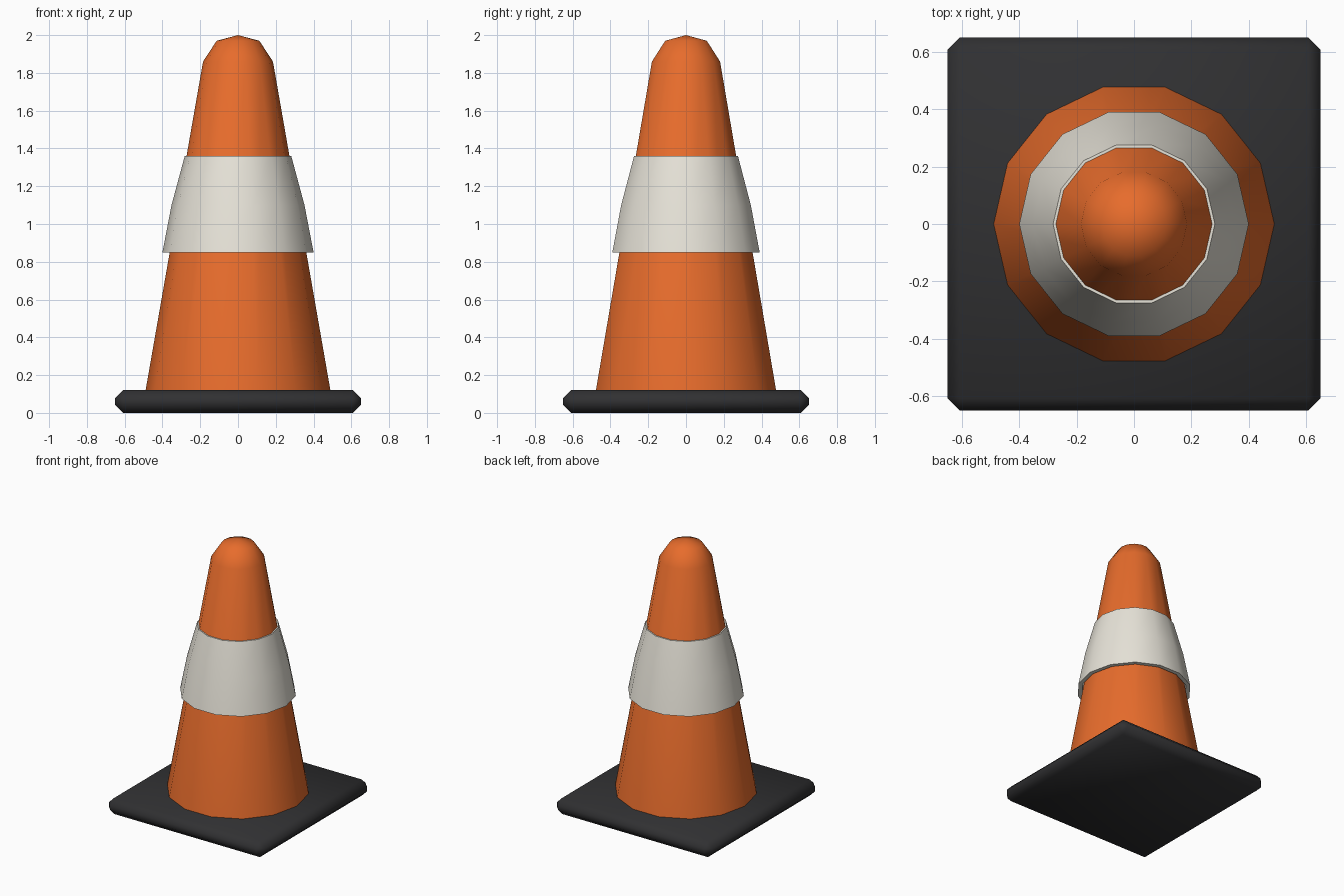
import bpy, bmesh
from math import cos, sin, pi, radians

if "Cube" in bpy.data.objects:
    bpy.data.objects.remove(bpy.data.objects["Cube"])

SIDES = 14


def material(name, rgb):
    m = bpy.data.materials.new(name)
    m.diffuse_color = (*rgb, 1)
    m.use_nodes = True
    m.node_tree.nodes["Principled BSDF"].inputs["Base Color"].default_value = m.diffuse_color
    return m


def finish(bm, name, mat, angle):
    bmesh.ops.recalc_face_normals(bm, faces=bm.faces)
    me = bpy.data.meshes.new(name)
    bm.to_mesh(me)
    bm.free()
    me.materials.append(mat)
    ob = bpy.data.objects.new(name, me)
    bpy.context.collection.objects.link(ob)
    bpy.ops.object.select_all(action='DESELECT')
    ob.select_set(True)
    bpy.context.view_layer.objects.active = ob
    bpy.ops.object.shade_smooth_by_angle(angle=radians(angle))
    return ob


def lathe(name, profile, mat, angle, closed=False):
    """Turn (radius, z) points around z; radius 0 makes a pole."""
    bm = bmesh.new()
    rings = []
    for r, z in profile:
        if r == 0:
            rings.append([bm.verts.new((0, 0, z))] * SIDES)
        else:
            rings.append([bm.verts.new((r * cos(2 * pi * i / SIDES),
                                        r * sin(2 * pi * i / SIDES), z))
                          for i in range(SIDES)])
    pairs = list(zip(rings, rings[1:]))
    if closed:
        pairs.append((rings[-1], rings[0]))
    for a, b in pairs:
        for i in range(SIDES):
            j = (i + 1) % SIDES
            bm.faces.new(dict.fromkeys((a[i], a[j], b[j], b[i])))
    return finish(bm, name, mat, angle)


orange = material("orange", (0.80, 0.15, 0.025))
white = material("off_white", (0.80, 0.77, 0.69))
black = material("black_rubber", (0.03, 0.03, 0.032))

# Square rubber base with chamfered edges
bm = bmesh.new()
bmesh.ops.create_cube(bm, size=1)
for v in bm.verts:
    v.co.x *= 1.3
    v.co.y *= 1.3
    v.co.z = (v.co.z + 0.5) * 0.12
bmesh.ops.bevel(bm, geom=bm.edges[:], offset=0.042, segments=1,
                affect='EDGES', profile=0.5)
finish(bm, "base", black, 60)

# Cone body with rounded tip
lathe("cone", [(0.49, 0.115), (0.185, 1.86), (0.113, 1.97), (0, 2.0)],
      orange, 60)

# Reflective collar, flaring away from the cone at its lower edge
lathe("reflective_band", [(0.37, 0.85), (0.40, 0.85), (0.352, 1.10),
                          (0.282, 1.36), (0.272, 1.36)],
      white, 40, closed=True)
